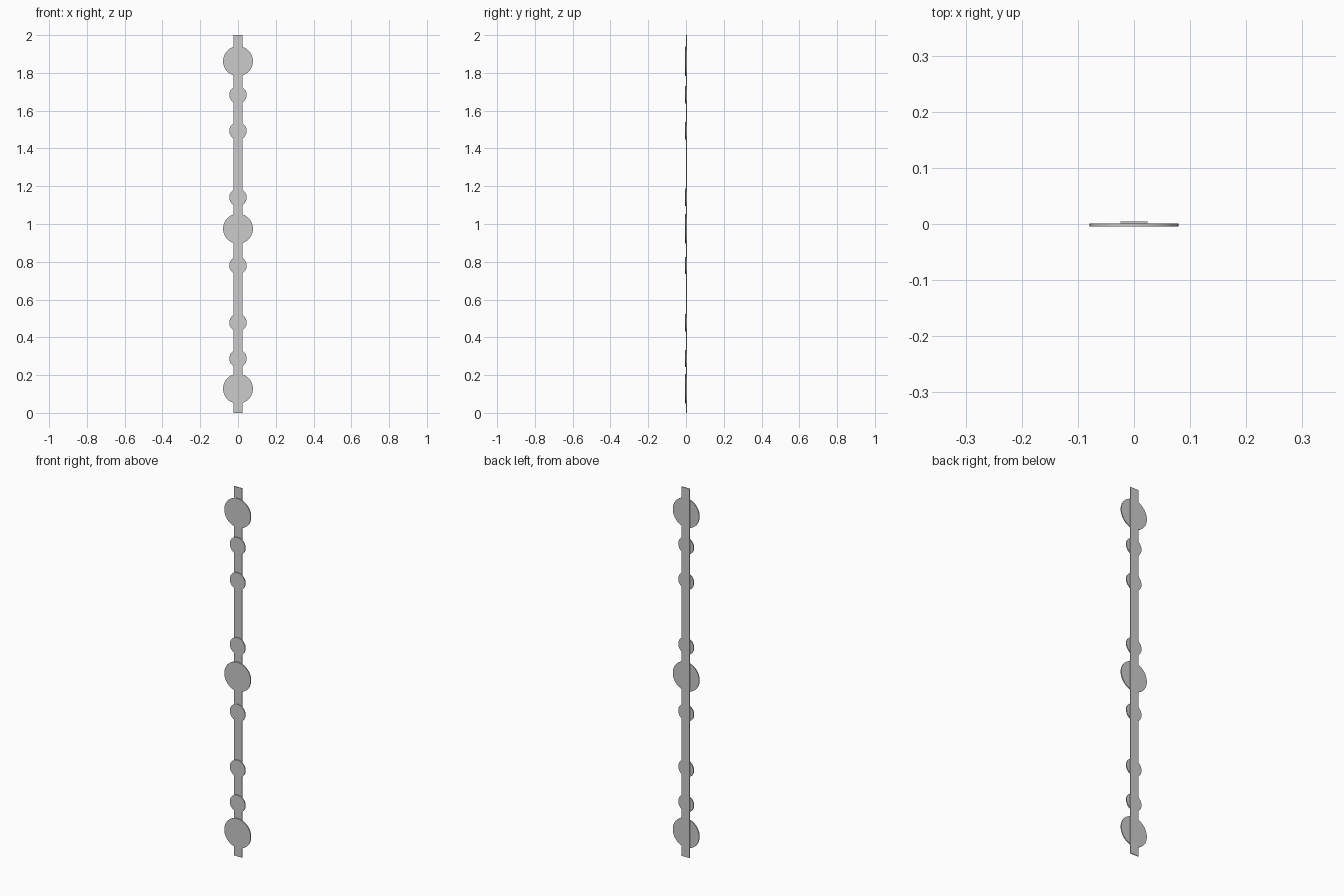
import bpy, math

if "Cube" in bpy.data.objects:
    bpy.data.objects.remove(bpy.data.objects["Cube"])

Y_FRONT, Y_MID, Y_BACK = -0.0045, 0.0005, 0.0045

# flat backing strip, full height
bpy.ops.mesh.primitive_cube_add(size=1, location=(0, (Y_MID + Y_BACK) / 2, 1))
strip = bpy.context.object
strip.name = "backing_strip"
strip.scale = (0.048, Y_BACK - Y_MID, 2.0)
bpy.ops.object.transform_apply(location=False, rotation=False, scale=True)


def add_disc(name, radius, z):
    bpy.ops.mesh.primitive_cylinder_add(
        vertices=64, radius=radius, depth=Y_MID - Y_FRONT,
        location=(0, (Y_FRONT + Y_MID) / 2, z), rotation=(math.pi / 2, 0, 0))
    bpy.context.object.name = name
    bpy.ops.object.shade_smooth_by_angle(angle=math.radians(30))


# large discs near both ends and the middle
for i, z in enumerate((0.128, 0.975, 1.862)):
    add_disc(f"large_disc_{i + 1}", 0.079, z)

# small discs between them
for i, z in enumerate((0.288, 0.478, 0.780, 1.141, 1.493, 1.684)):
    add_disc(f"small_disc_{i + 1}", 0.046, z)
